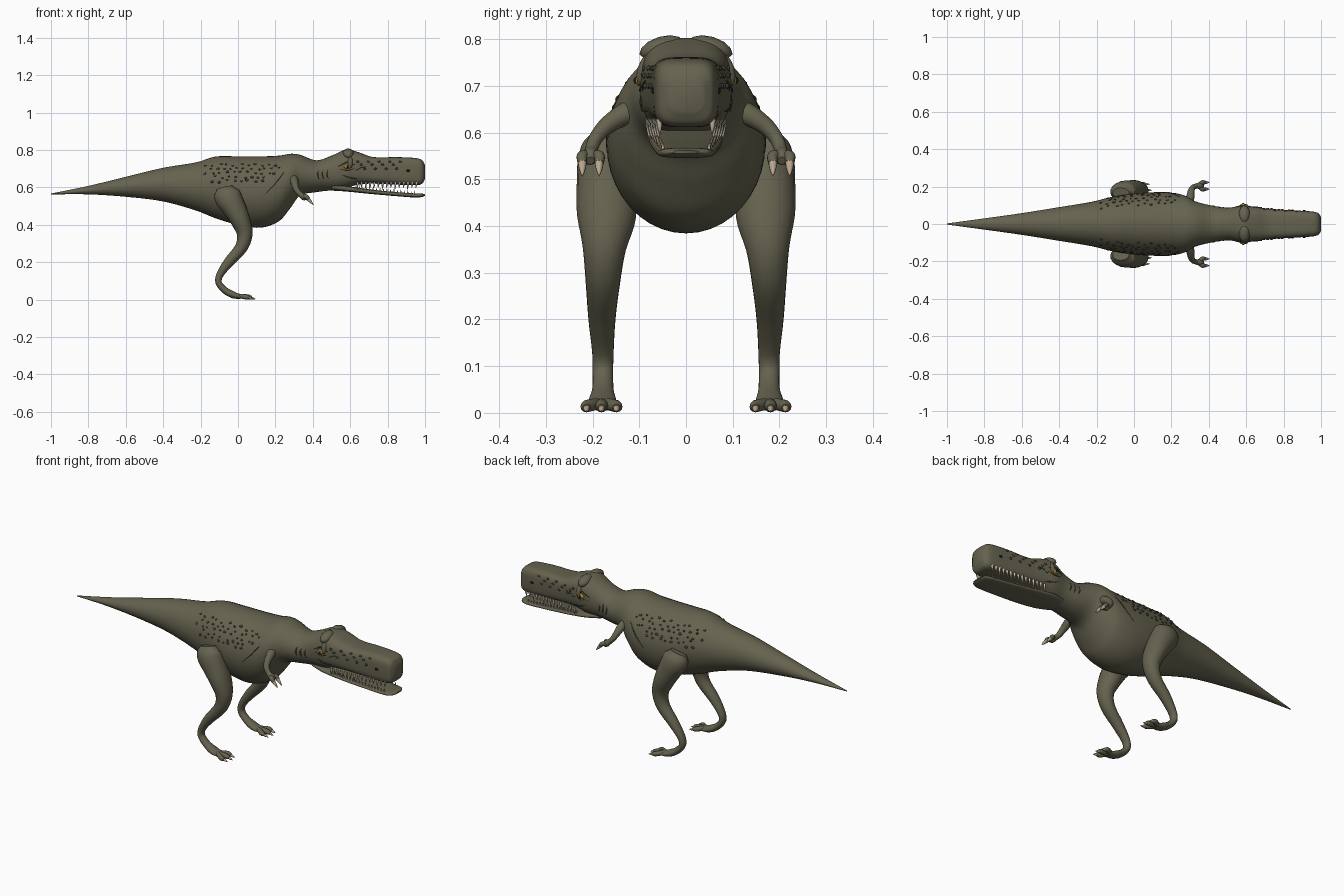
import bpy, bmesh, math, random
from mathutils import Vector, Matrix
from mathutils.bvhtree import BVHTree

if "Cube" in bpy.data.objects:
    bpy.data.objects.remove(bpy.data.objects["Cube"], do_unlink=True)
random.seed(4)


def material(name, rgb):
    m = bpy.data.materials.new(name)
    m.use_nodes = True
    m.diffuse_color = (*rgb, 1)
    m.node_tree.nodes["Principled BSDF"].inputs["Base Color"].default_value = (*rgb, 1)
    return m


HIDE = material("olive hide", (0.13, 0.122, 0.077))
SCALE = material("dark scale", (0.055, 0.052, 0.034))
CLAW = material("claw tan", (0.48, 0.38, 0.27))
TOOTH = material("tooth ivory", (0.62, 0.54, 0.42))
AMBER = material("amber eye", (0.5, 0.23, 0.03))
BLACK = material("black", (0.008, 0.008, 0.007))


def finish(name, bm, mat, mirror):
    bmesh.ops.recalc_face_normals(bm, faces=bm.faces)
    mesh = bpy.data.meshes.new(name)
    bm.to_mesh(mesh)
    bm.free()
    mesh.materials.append(mat)
    obj = bpy.data.objects.new(name, mesh)
    bpy.context.collection.objects.link(obj)
    if mirror:
        mod = obj.modifiers.new("Mirror", "MIRROR")
        mod.use_axis = (False, True, False)
        mod.use_mirror_merge = False
    bpy.ops.object.select_all(action="DESELECT")
    obj.select_set(True)
    bpy.context.view_layer.objects.active = obj
    bpy.ops.object.shade_smooth_by_angle(angle=math.radians(45))
    return obj


def smooth_keys(keys, steps):
    """Hermite interpolation of key rows, spaced by distance."""
    p = [Vector(k) for k in keys]
    t = [0.0]
    for a, b in zip(p, p[1:]):
        t.append(t[-1] + max((b.xyz - a.xyz).length, 1e-4))
    last = len(p) - 1
    slope = [(p[min(i + 1, last)] - p[max(i - 1, 0)]) / (t[min(i + 1, last)] - t[max(i - 1, 0)])
             for i in range(last + 1)]
    out = []
    for i in range(last):
        d = t[i + 1] - t[i]
        for s in range(steps):
            u = s / steps
            out.append(p[i] * (2*u**3 - 3*u*u + 1) + p[i + 1] * (3*u*u - 2*u**3)
                       + slope[i] * d * (u**3 - 2*u*u + u) + slope[i + 1] * d * (u**3 - u*u))
    return out + [p[-1]]


def add_loft(bm, keys, ref=(0, 1, 0), axis=None, sides=20, steps=4):
    """Rows are x, y, z, half width along ref, half height, roundness power."""
    rows = smooth_keys(keys, steps)
    rings = []
    for i, r in enumerate(rows):
        tan = Vector(axis) if axis else (rows[min(i + 1, len(rows) - 1)].xyz - rows[max(i - 1, 0)].xyz)
        tan.normalize()
        side = Vector(ref)
        side = (side - tan * side.dot(tan)).normalized()
        up = tan.cross(side)
        ring = []
        for k in range(sides):
            c, s = math.cos(math.tau * k / sides), math.sin(math.tau * k / sides)
            e = 2 / max(r[5], 1.5)
            ring.append(bm.verts.new(r.xyz + side * math.copysign(abs(c)**e, c) * max(r[3], .0005)
                                     + up * math.copysign(abs(s)**e, s) * max(r[4], .0005)))
        rings.append(ring)
    for a, b in zip(rings, rings[1:]):
        for k in range(sides):
            n = (k + 1) % sides
            bm.faces.new((a[k], a[n], b[n], b[k]))
    bm.faces.new(rings[0])
    bm.faces.new(rings[-1])


def loft(name, keys, mat=HIDE, mirror=False, **kw):
    bm = bmesh.new()
    add_loft(bm, keys, **kw)
    return finish(name, bm, mat, mirror)


def profile(rows):
    """Turn x, top, bottom, half width, power rows into loft rows."""
    return [(x, 0, (t + b) / 2, w, (t - b) / 2, e) for x, t, b, w, e in rows]


def tube(rows):
    return [(x, y, z, r, r, 2) for x, y, z, r in rows]


def spikes(name, items, mat):
    """Cones from base to tip, as one mirrored object."""
    bm = bmesh.new()
    for base, tip, r in items:
        a, b = Vector(base), Vector(tip)
        mid = a.lerp(b, 0.5)
        add_loft(bm, tube([(*a, r), (*mid, r * .75), (*b, r * .08)]), ref=(.3, 1, .2), sides=8, steps=2)
    return finish(name, bm, mat, True)


def blobs(name, items, mat):
    """Flattened balls: place, facing direction, three radii."""
    bm = bmesh.new()
    for loc, normal, size in items:
        rot = Vector(normal).to_track_quat("Z", "Y").to_matrix().to_4x4()
        bmesh.ops.create_icosphere(bm, subdivisions=2, radius=1,
                                   matrix=Matrix.Translation(loc) @ rot @ Matrix.Diagonal((*size, 1)))
    return finish(name, bm, mat, True)


# Tail, trunk, neck and upper skull in one skin
body = loft("body", profile([
    (-1, .567, .563, .003, 2), (-.8, .608, .563, .03, 2), (-.6, .657, .55, .058, 2),
    (-.4, .705, .525, .09, 2), (-.22, .735, .475, .12, 2), (-.12, .765, .435, .145, 2),
    (0, .766, .4, .163, 2), (.12, .766, .385, .17, 2), (.22, .77, .42, .165, 2),
    (.28, .78, .49, .148, 2), (.33, .775, .555, .12, 2), (.42, .745, .575, .098, 2),
    (.5, .77, .585, .087, 2.2), (.58, .803, .597, .098, 2.6), (.64, .79, .615, .092, 3),
    (.72, .763, .62, .082, 3.5), (.85, .762, .615, .073, 4), (.95, .757, .612, .067, 4),
    (.985, .745, .62, .058, 4), (1, .72, .645, .038, 3)]), axis=(1, 0, 0), sides=40, steps=5)

loft("lower_jaw", profile([
    (.5, .62, .583, .06, 2), (.58, .608, .578, .078, 3), (.7, .59, .566, .077, 3),
    (.85, .575, .553, .068, 3), (.95, .568, .546, .06, 3), (.985, .567, .549, .05, 3),
    (1, .562, .555, .03, 2)]), axis=(1, 0, 0), sides=24)

# Legs and feet
loft("leg", [
    (-.07, .165, .598, .03, .045, 2), (-.06, .172, .56, .055, .07, 2),
    (-.02, .172, .49, .062, .063, 2), (.015, .17, .42, .063, .052, 2),
    (.036, .175, .35, .046, .042, 2), (.018, .178, .28, .037, .034, 2),
    (-.05, .18, .2, .029, .027, 2), (-.098, .178, .13, .023, .019, 2),
    (-.103, .178, .09, .022, .017, 2), (-.07, .178, .05, .023, .018, 2),
    (-.025, .179, .025, .03, .018, 2), (.015, .18, .015, .027, .011, 2)], mirror=True)
TOES = (.149, .181, .213)
for i, y in enumerate(TOES):
    reach = .012 if i == 1 else 0
    loft("toe_%d" % i, tube([(-.02, .18, .02, .012), (.02, (y + .18) / 2, .018, .013),
                             (.045 + reach, y, .014, .013), (.062 + reach, y, .011, .008)]),
         mirror=True, sides=12)
spikes("toe_claws", [((.053 + .01 * (y == .181), y, .012), (.085 + .01 * (y == .181), y, .003), .008)
                     for y in TOES], CLAW)

# Small arms with two fingers
loft("arm", tube([(.285, .1, .65, .032), (.3, .14, .635, .023), (.305, .175, .61, .018),
                  (.315, .195, .585, .015), (.335, .203, .562, .014), (.355, .205, .548, .018),
                  (.37, .205, .54, .009)]), mirror=True, ref=(1, 0, 1), sides=14)
FINGERS = (.186, .222)
for i, y in enumerate(FINGERS):
    loft("finger_%d" % i, tube([(.345, .205, .552, .01), (.365, y, .55, .012), (.378, y, .535, .01)]),
         mirror=True, ref=(1, 0, 1), sides=10)
spikes("finger_claws", [((.372, y, .542), (.403, y, .507), .0105) for y in FINGERS], CLAW)

# Teeth along both jaws
upper, lower = [], []
for i in range(15):
    x = .64 + i * .0225
    y = .087 - (x - .64) * .075
    drop = .026 + .01 * (i % 3 == 0)
    upper.append(((x, y - .006, .63), (x - .004, y - .008, .622 - drop), .0065))
for i in range(18):
    x = .63 + i * .0185
    y = .075 - (x - .63) * .07
    z = .598 - (x - .63) * .1
    lower.append(((x, y - .004, z - .012), (x, y - .003, z + .011 + .005 * (i % 2)), .0045))
spikes("upper_teeth", upper, TOOTH)
spikes("lower_teeth", lower, CLAW)

# Skin probe used to seat details on the flank
probe = BVHTree.FromPolygons([v.co.copy() for v in body.data.vertices],
                             [tuple(p.vertices) for p in body.data.polygons])


def skin(x, z):
    hit, normal, _, _ = probe.ray_cast(Vector((x, 1, z)), Vector((0, -1, 0)))
    return hit, normal


# Brow ridges, cheeks and eyes
blobs("brow_ridges", [((.59, .052, .782), (0, .3, 1), (.03, .05, .024)),
                      ((.6, .09, .735), (0, 1, .3), (.014, .035, .014))], HIDE)
eye, out = skin(.585, .712)
blobs("eyes", [(eye, out, (.019, .013, .012))], AMBER)
blobs("pupils", [(eye + out * .009, out, (.006, .008, .006))], BLACK)
nose, out = skin(.91, .69)
blobs("nostrils", [(nose, out, (.01, .007, .004))], BLACK)

# Raised scales on the back and snout
spots = []
for row in range(5):
    for col in range(11):
        x = -.17 + col * .037 + (row % 2) * .018 + random.uniform(-.009, .009)
        z = .722 - row * .022 + random.uniform(-.007, .007)
        if row < 3 or -.15 < x < .16:
            hit, out = skin(x, z)
            r = random.uniform(.004, .007)
            spots.append((hit, out, (r * 1.3, r, .004)))
for i in range(13):
    hit, out = skin(.64 + i * .019, (.738, .722, .7)[i % 3])
    spots.append((hit, out, (.008, .006, .005)))
blobs("scales", spots, SCALE)

# Skin creases on shoulder, neck and around the eye
creases = [[(.14, .56), (.195, .615), (.245, .68)], [(.535, .712), (.58, .737), (.625, .72)],
           [(.545, .698), (.585, .69), (.625, .702)], [(.56, .665), (.6, .65), (.64, .645)],
           [(.63, .69), (.655, .705), (.685, .712)]]
creases += [[(x, .695), (x - .004, .67), (x + .003, .645)] for x in (.43, .455, .48)]
bm = bmesh.new()
for line in creases:
    pts = []
    for (x0, z0), (x1, z1) in zip(line, line[1:]):
        pts += [skin(x0 + (x1 - x0) * u, z0 + (z1 - z0) * u)[0] for u in (0, .25, .5, .75)]
    pts.append(skin(*line[-1])[0])
    add_loft(bm, tube([(*p, .001 + .0025 * math.sin(math.pi * i / (len(pts) - 1)))
                       for i, p in enumerate(pts)]), sides=6, steps=1)
finish("skin_creases", bm, SCALE, True)
